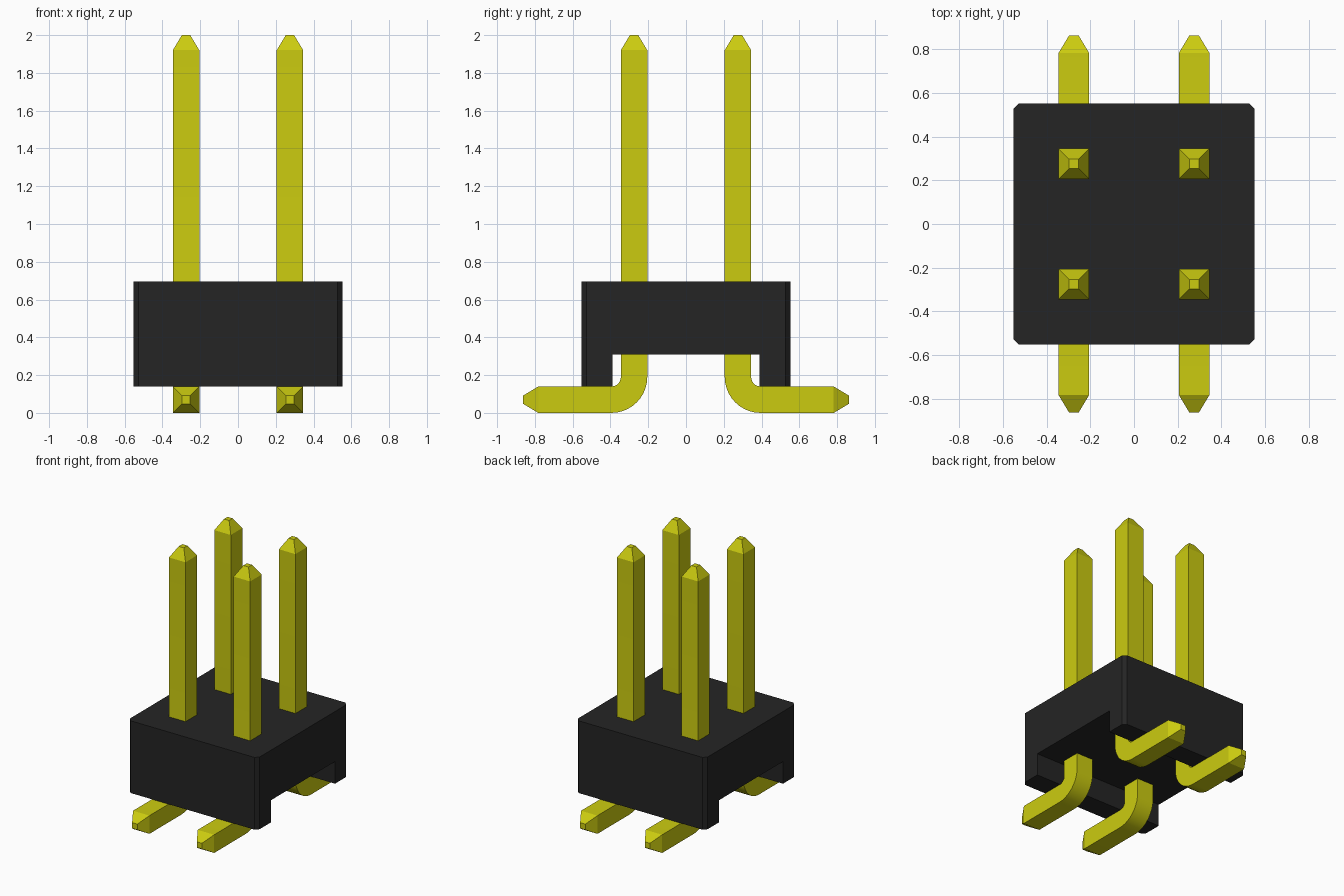
import bpy, bmesh, math
from mathutils import Vector

cube = bpy.data.objects.get("Cube")
if cube:
    bpy.data.objects.remove(cube, do_unlink=True)


def material(name, rgb):
    m = bpy.data.materials.new(name)
    m.use_nodes = True
    m.diffuse_color = (*rgb, 1)
    m.node_tree.nodes["Principled BSDF"].inputs["Base Color"].default_value = (*rgb, 1)
    return m


def make_object(name, bm, mat):
    bmesh.ops.recalc_face_normals(bm, faces=bm.faces)
    mesh = bpy.data.meshes.new(name)
    bm.to_mesh(mesh)
    bm.free()
    mesh.materials.append(mat)
    ob = bpy.data.objects.new(name, mesh)
    bpy.context.collection.objects.link(ob)
    return ob


black = material("black plastic", (0.018, 0.018, 0.018))
yellow = material("yellow metal", (0.60, 0.60, 0.005))

# Housing: channel profile extruded along x, vertical outer corners chamfered
W, WALL, BOTTOM, CEILING, TOP = 0.552, 0.39, 0.14, 0.31, 0.695
profile = [(-W, BOTTOM), (-WALL, BOTTOM), (-WALL, CEILING), (WALL, CEILING),
           (WALL, BOTTOM), (W, BOTTOM), (W, TOP), (-W, TOP)]
bm = bmesh.new()
face = bm.faces.new([bm.verts.new((-W, y, z)) for y, z in profile])
ext = bmesh.ops.extrude_face_region(bm, geom=[face])
bmesh.ops.translate(bm, vec=(2 * W, 0, 0),
                    verts=[g for g in ext["geom"] if isinstance(g, bmesh.types.BMVert)])
corners = [e for e in bm.edges
           if all(abs(v.co.y) > W - 0.001 for v in e.verts)
           and abs(e.verts[0].co.z - e.verts[1].co.z) > 0.1]
bmesh.ops.bevel(bm, geom=corners, offset=0.026, segments=1, affect='EDGES')
make_object("housing", bm, black)

# Pins: square section swept down the post, round the bend and along the foot
PITCH, H, TIP = 0.275, 0.07, 0.022
BEND_R, FOOT_END, TAPER = 0.12, 0.862, 0.08


def pin(name, x, side):
    # Each station: offset along the foot, height, turn angle, half width
    stations = [(PITCH, 2.0, 0, TIP), (PITCH, 2.0 - TAPER, 0, H)]
    steps = 10
    for i in range(steps + 1):
        a = math.pi / 2 * i / steps
        stations.append((PITCH + BEND_R * (1 - math.cos(a)),
                         H + BEND_R * (1 - math.sin(a)), a, H))
    stations += [(FOOT_END - TAPER, H, math.pi / 2, H), (FOOT_END, H, math.pi / 2, TIP)]

    bm = bmesh.new()
    rings = []
    for y, z, a, h in stations:
        across = Vector((0, math.cos(a), math.sin(a)))
        ring = []
        for u, v in ((-1, -1), (1, -1), (1, 1), (-1, 1)):
            p = Vector((u * h, y, z)) + across * (v * h)
            ring.append(bm.verts.new((x + p.x * side, p.y * side, p.z)))
        rings.append(ring)
    for a, b in zip(rings, rings[1:]):
        for i in range(4):
            j = (i + 1) % 4
            bm.faces.new((a[i], a[j], b[j], b[i]))
    bm.faces.new(rings[0])
    bm.faces.new(rings[-1])
    ob = make_object(name, bm, yellow)
    bpy.ops.object.select_all(action='DESELECT')
    ob.select_set(True)
    bpy.context.view_layer.objects.active = ob
    bpy.ops.object.shade_smooth_by_angle(angle=math.radians(25))


for side, end in ((-1, "front"), (1, "back")):
    for sx, hand in ((1, "left"), (-1, "right")):
        pin(f"{end}_{hand}_pin", sx * PITCH, side)
